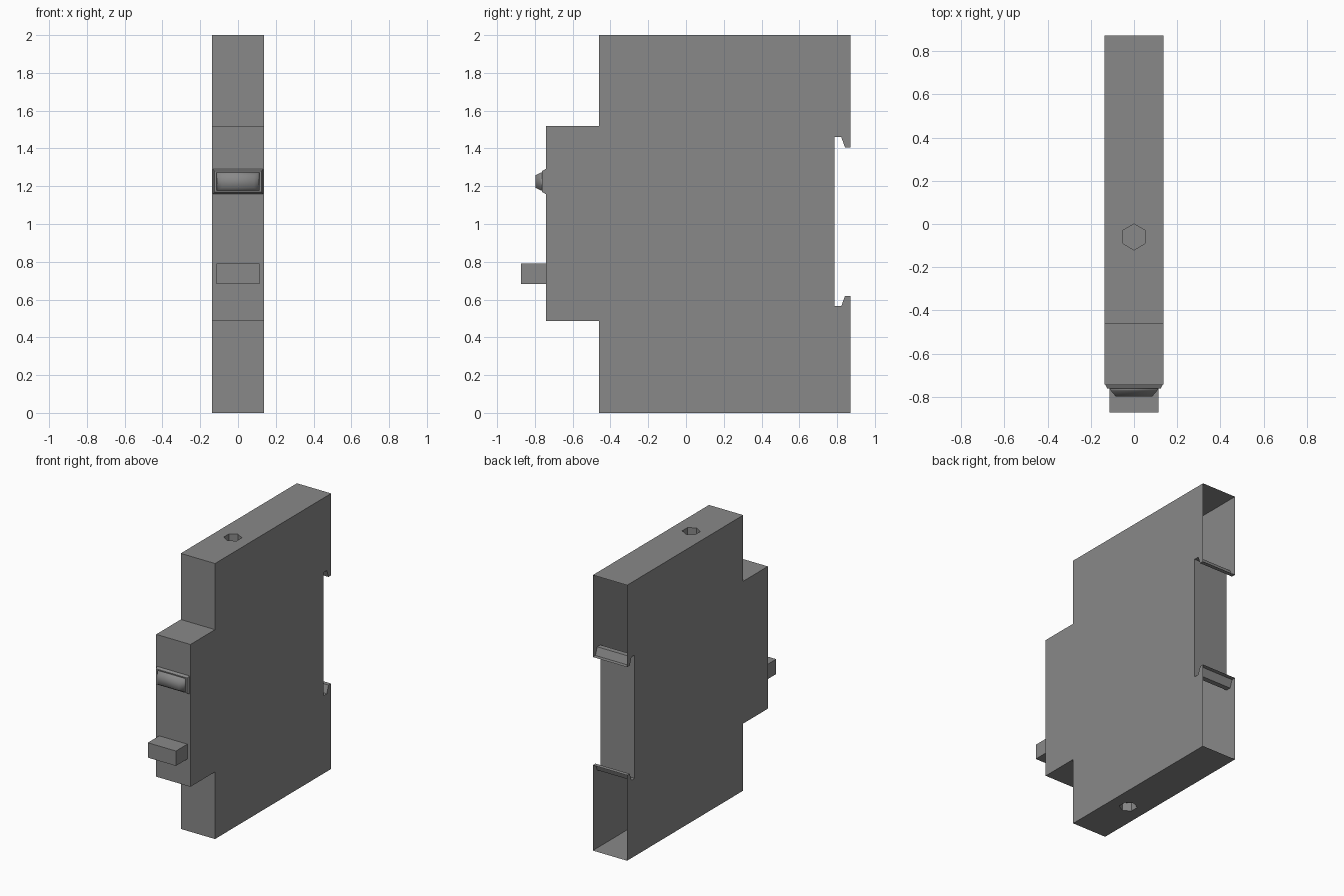
import bpy, bmesh
from mathutils import Matrix

cube = bpy.data.objects.get("Cube")
if cube:
    bpy.data.objects.remove(cube, do_unlink=True)

grey = bpy.data.materials.new("mid_grey")
grey.use_nodes = True
colour = (0.25, 0.25, 0.25, 1)
grey.diffuse_color = colour
grey.node_tree.nodes["Principled BSDF"].inputs["Base Color"].default_value = colour


def add_object(name, bm):
    bmesh.ops.recalc_face_normals(bm, faces=bm.faces)
    mesh = bpy.data.meshes.new(name)
    bm.to_mesh(mesh)
    bm.free()
    mesh.materials.append(grey)
    obj = bpy.data.objects.new(name, mesh)
    bpy.context.collection.objects.link(obj)
    return obj


def loft(name, sections, z):
    """Rectangles (half width, half height, y) joined from back to front."""
    bm = bmesh.new()
    rings = [[bm.verts.new((sx * w, y, z + sz * h))
              for sx, sz in ((-1, -1), (1, -1), (1, 1), (-1, 1))]
             for w, h, y in sections]
    for a, b in zip(rings, rings[1:]):
        for i in range(4):
            j = (i + 1) % 4
            bm.faces.new((a[i], a[j], b[j], b[i]))
    bm.faces.new(rings[0])
    bm.faces.new(rings[-1])
    return add_object(name, bm)


# Housing: stepped side profile with a rail slot in the back
HALF_W, BACK = 0.1375, 0.872
profile = [(-0.46, 0), (BACK, 0), (BACK, 0.62), (0.842, 0.62), (0.822, 0.565),
           (0.785, 0.565), (0.785, 1.46), (0.822, 1.46), (0.842, 1.405),
           (BACK, 1.405), (BACK, 2), (-0.46, 2), (-0.46, 1.52),
           (-0.742, 1.52), (-0.742, 0.487), (-0.46, 0.487)]
bm = bmesh.new()
side = bm.faces.new([bm.verts.new((-HALF_W, y, z)) for y, z in profile])
extruded = bmesh.ops.extrude_face_region(bm, geom=[side], use_keep_orig=True)
moved = [v for v in extruded["geom"] if isinstance(v, bmesh.types.BMVert)]
bmesh.ops.translate(bm, verts=moved, vec=(2 * HALF_W, 0, 0))
housing = add_object("housing", bm)

# Hexagonal screw recesses in the top and bottom
bm = bmesh.new()
for z in (0, 2):
    bmesh.ops.create_cone(bm, cap_ends=True, segments=6, radius1=0.06, radius2=0.06,
                          depth=0.12, matrix=Matrix.Translation((0, -0.06, z)))
cutter = add_object("recess_cutter", bm)
cutter.hide_render = True
cut = housing.modifiers.new("recesses", "BOOLEAN")
cut.operation = "DIFFERENCE"
cut.solver = "EXACT"
cut.object = cutter
bpy.context.view_layer.update()
shell = bpy.data.meshes.new_from_object(
    housing.evaluated_get(bpy.context.evaluated_depsgraph_get()))
housing.modifiers.clear()
housing.data = shell
bpy.data.objects.remove(cutter, do_unlink=True)

# The back is open above and below the rail slot
bm = bmesh.new()
bm.from_mesh(shell)
open_faces = [f for f in bm.faces if all(v.co.y > BACK - 0.001 for v in f.verts)]
bmesh.ops.delete(bm, geom=open_faces, context="FACES")
bm.to_mesh(shell)
bm.free()

# Front details
loft("switch_lever", [(0.113, 0.054, -0.74), (0.113, 0.054, -0.873)], 0.736)
loft("window_frame", [(0.132, 0.065, -0.74), (0.132, 0.065, -0.745),
                      (0.124, 0.056, -0.762)], 1.225)
lens = loft("window_lens", [(0.115, 0.049, -0.76), (0.107, 0.046, -0.772),
                            (0.085, 0.033, -0.798)], 1.225)
for face in lens.data.polygons:
    face.use_smooth = True
